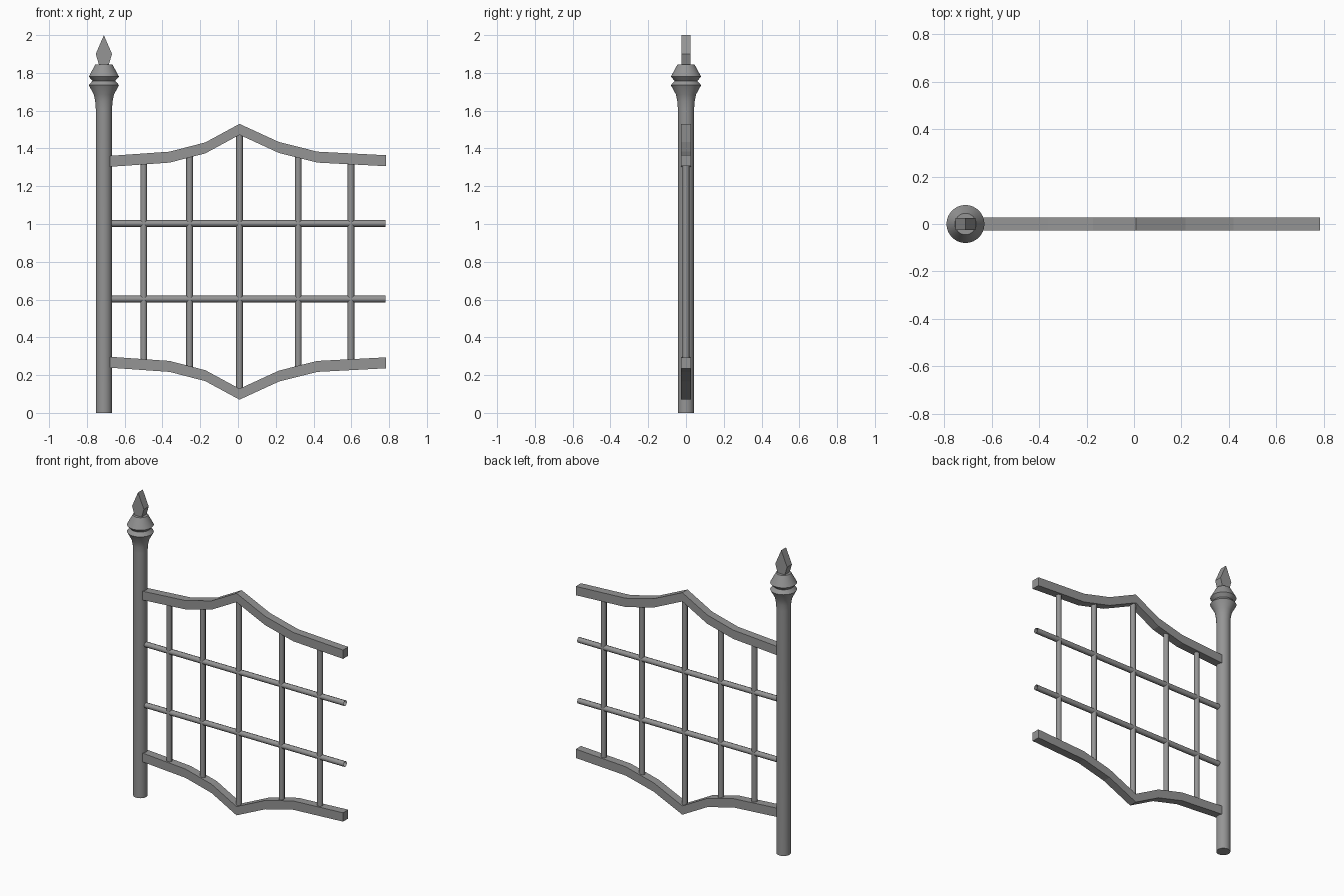
import bpy, bmesh, math
from mathutils import Matrix, Vector

if "Cube" in bpy.data.objects:
    bpy.data.objects.remove(bpy.data.objects["Cube"])

POST_X = -0.71
MID_Z = 0.8          # the gate is symmetric about this height
END_X = 0.783

iron = bpy.data.materials.new("grey iron")
iron.diffuse_color = (0.3, 0.3, 0.3, 1)
iron.use_nodes = True
iron.node_tree.nodes["Principled BSDF"].inputs["Base Color"].default_value = iron.diffuse_color


def finish(bm, name, smooth=False):
    bmesh.ops.recalc_face_normals(bm, faces=bm.faces[:])
    mesh = bpy.data.meshes.new(name)
    bm.to_mesh(mesh)
    bm.free()
    mesh.materials.append(iron)
    ob = bpy.data.objects.new(name, mesh)
    bpy.context.collection.objects.link(ob)
    if smooth:
        bpy.ops.object.select_all(action='DESELECT')
        ob.select_set(True)
        bpy.context.view_layer.objects.active = ob
        bpy.ops.object.shade_smooth_by_angle(angle=math.radians(46))
    return ob


def lathe(name, profile, x, sides=32):
    """Closed turned part from (radius, z) pairs."""
    bm = bmesh.new()
    rings = [[bm.verts.new((x + r * math.cos(2 * math.pi * i / sides),
                            r * math.sin(2 * math.pi * i / sides), z))
              for i in range(sides)] for r, z in profile]
    for a, b in zip(rings, rings[1:]):
        for i in range(sides):
            j = (i + 1) % sides
            bm.faces.new((a[i], a[j], b[j], b[i]))
    bm.faces.new(rings[0][::-1])
    bm.faces.new(rings[-1])
    return finish(bm, name, True)


def plate(name, outline, half_y):
    """Outline in x, z extruded along y."""
    bm = bmesh.new()
    face = bm.faces.new([bm.verts.new((x, -half_y, z)) for x, z in outline])
    ext = bmesh.ops.extrude_face_region(bm, geom=[face])["geom"]
    bmesh.ops.translate(bm, vec=(0, 2 * half_y, 0),
                        verts=[v for v in ext if isinstance(v, bmesh.types.BMVert)])
    return finish(bm, name)


def rod(name, start, end, radius=0.018, sides=8):
    """Thin round bar between two points."""
    a, b = Vector(start), Vector(end)
    turn = (b - a).to_track_quat('Z', 'Y').to_matrix().to_4x4()
    bm = bmesh.new()
    bmesh.ops.create_cone(bm, cap_ends=False, segments=sides, radius1=radius,
                          radius2=radius, depth=(b - a).length,
                          matrix=Matrix.Translation((a + b) / 2) @ turn)
    return finish(bm, name, True)


# Post with flared neck and two turned rings
lathe("post", [(0.043, 0), (0.043, 1.61), (0.046, 1.65), (0.053, 1.685),
               (0.08, 1.735), (0.06, 1.758), (0.08, 1.78), (0.045, 1.845)], POST_X)

# Flat spear finial
plate("finial", [(POST_X + x, z) for x, z in
                 [(-0.025, 1.84), (0.025, 1.84), (0.043, 1.9), (0, 2.0), (-0.043, 1.9)]], 0.025)

# Curved rails, the lower one mirrored from the upper
top_edge = [(-0.69, 1.36), (-0.362, 1.383), (-0.173, 1.432), (0.008, 1.53),
            (0.217, 1.434), (0.42, 1.383), (END_X, 1.364)]
upper = top_edge + [(x, z - 0.058) for x, z in reversed(top_edge)]
plate("upper_rail", upper, 0.027)
plate("lower_rail", [(x, 2 * MID_Z - z) for x, z in upper], 0.027)

# Upright bars reaching into both rails
for x in (-0.499, -0.256, 0.008, 0.319, 0.598):
    for (x0, z0), (x1, z1) in zip(top_edge, top_edge[1:]):
        if x0 <= x < x1:
            top = z0 + (z1 - z0) * (x - x0) / (x1 - x0) - 0.035
    rod("upright_bar", (x, 0, 2 * MID_Z - top), (x, 0, top))

# Cross bars
for z in (0.603, 1.003):
    rod("cross_bar", (-0.69, 0, z), (END_X - 0.003, 0, z))
